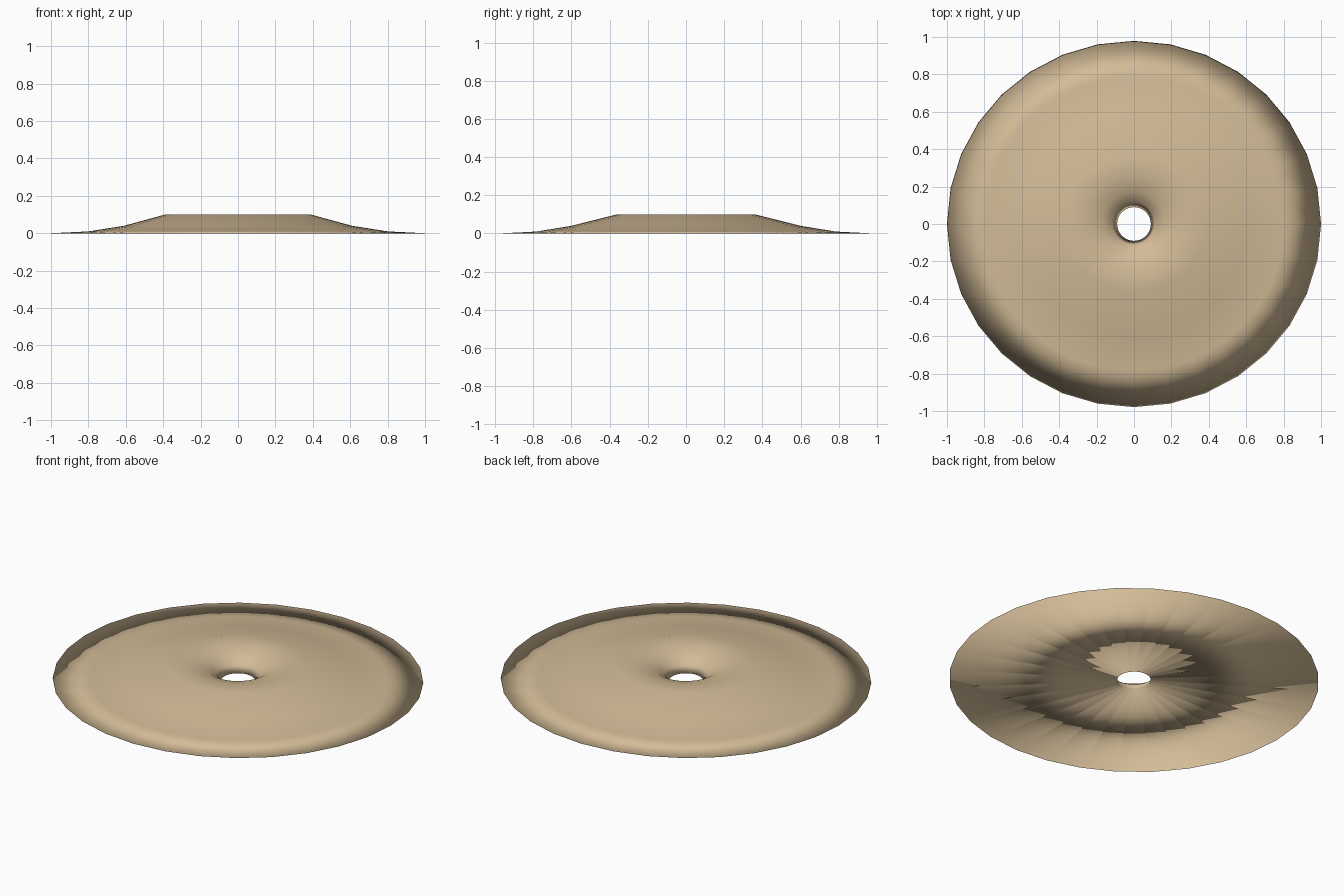
import bpy, bmesh, math

if "Cube" in bpy.data.objects:
    bpy.data.objects.remove(bpy.data.objects["Cube"])

SEGMENTS = 32
# half width in x, half width in y, height: outer rim, over the crown, down into the hole
PROFILE = [
    (1.0, 0.979, 0.0), (0.8, 0.785, 0.01), (0.61, 0.60, 0.04),
    (0.39, 0.36, 0.10), (0.27, 0.26, 0.098), (0.17, 0.17, 0.075),
    (0.115, 0.115, 0.04), (0.09, 0.09, 0.0),
]

# domed disc: rings joined all round, closed below by a flat underside
bm = bmesh.new()
rings = []
for rx, ry, z in PROFILE:
    angles = [2 * math.pi * i / SEGMENTS for i in range(SEGMENTS)]
    rings.append([bm.verts.new((rx * math.cos(a), ry * math.sin(a), z)) for a in angles])
for outer, inner in zip(rings, rings[1:] + rings[:1]):
    for i in range(SEGMENTS):
        j = (i + 1) % SEGMENTS
        bm.faces.new((outer[i], outer[j], inner[j], inner[i]))
bmesh.ops.recalc_face_normals(bm, faces=bm.faces)
for face in bm.faces:
    face.smooth = True

mesh = bpy.data.meshes.new("pierced_disc")
bm.to_mesh(mesh)
bm.free()
disc = bpy.data.objects.new("pierced_disc", mesh)
bpy.context.collection.objects.link(disc)

# tan finish
tan = bpy.data.materials.new("tan")
tan.diffuse_color = (0.65, 0.5, 0.31, 1)
tan.use_nodes = True
tan.node_tree.nodes["Principled BSDF"].inputs["Base Color"].default_value = tan.diffuse_color
mesh.materials.append(tan)
